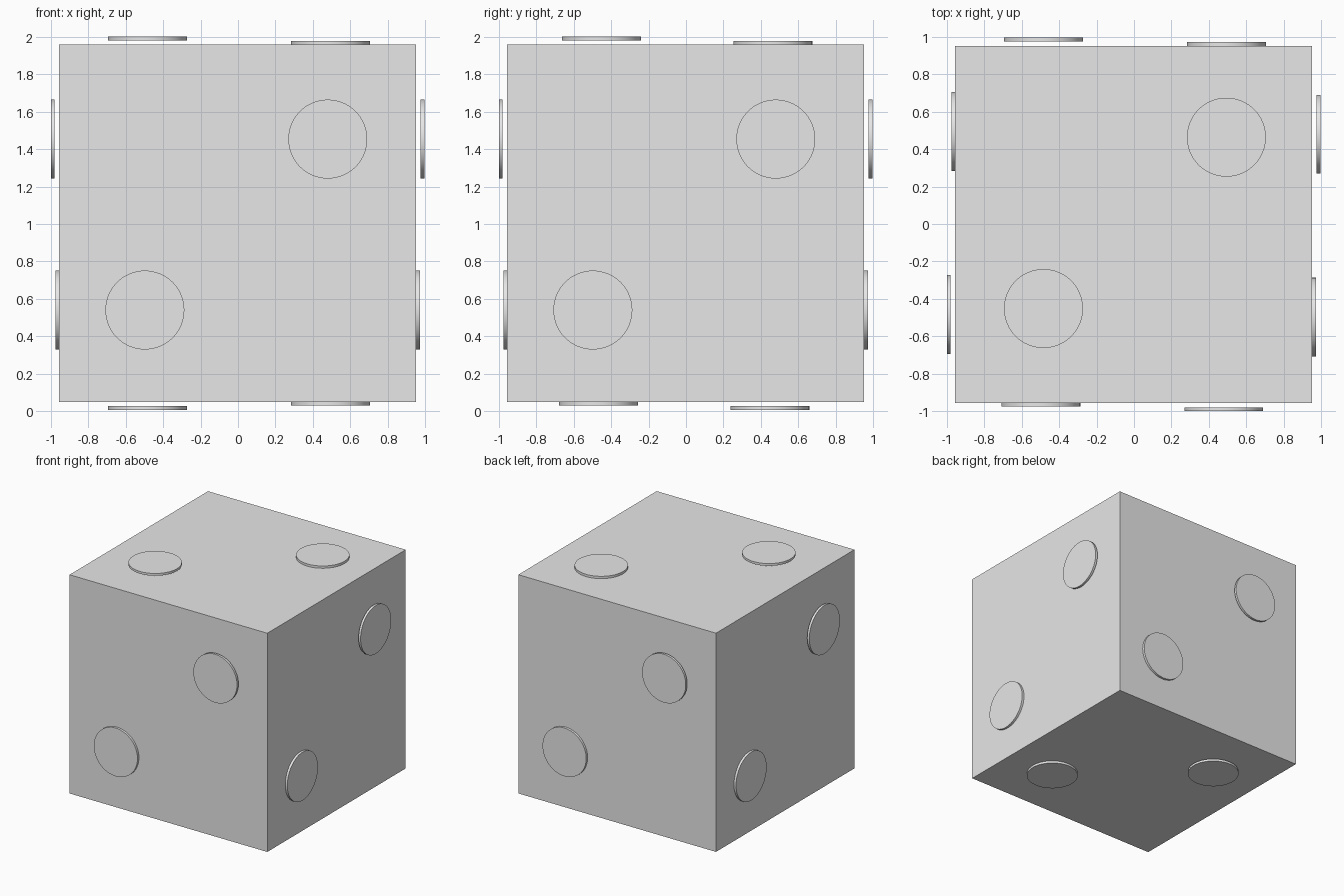
import bpy
import math
from mathutils import Vector

cube = bpy.data.objects.get("Cube")
if cube:
    bpy.data.objects.remove(cube, do_unlink=True)

# One plain grey for everything
GREY = (0.8, 0.8, 0.8, 1.0)
grey = bpy.data.materials.new("light_grey")
grey.use_nodes = True
grey.diffuse_color = GREY
grey.node_tree.nodes["Principled BSDF"].inputs["Base Color"].default_value = GREY

CENTRE = Vector((-0.002, -0.002, 1.004))
HALF = 0.955        # half the block's side
THICK = 0.02        # disc thickness
RADIUS = 0.211
FLUSH, RAISED = HALF + THICK / 2, 0.988


def finish(name):
    ob = bpy.context.object
    ob.name = name
    ob.data.name = name
    ob.data.materials.append(grey)
    return ob


# Block
bpy.ops.mesh.primitive_cube_add(size=2 * HALF, location=CENTRE)
finish("block")


def disc(name, normal, u, v, height):
    """Round plate on the face along normal; u, v run along the other two axes."""
    normal = Vector(normal)
    axis = [abs(c) for c in normal].index(1)
    spot = [u, v]
    spot.insert(axis, normal[axis] * height)
    bpy.ops.mesh.primitive_cylinder_add(
        vertices=64, radius=RADIUS, depth=THICK, location=CENTRE + Vector(spot),
        rotation=normal.to_track_quat("Z", "Y").to_euler())
    bpy.ops.object.shade_smooth_by_angle(angle=math.radians(30))
    finish(name)


# Each side wall: a raised disc high up, a flush one low on the opposite side
for side, normal, s in (("front", (0, -1, 0), 1), ("back", (0, 1, 0), -1),
                        ("left", (1, 0, 0), 1), ("right", (-1, 0, 0), -1)):
    walls = ((0.482, 0.45, RAISED, "upper"), (-0.496, -0.464, FLUSH, "lower"))
    for along, up, height, label in walls:
        disc(f"{side}_{label}_disc", normal, s * along, up, height)

# Top and bottom discs
for side, z in (("top", 1), ("bottom", -1)):
    disc(f"{side}_raised_disc", (0, 0, z), -0.482, -0.45 * z, RAISED)
    disc(f"{side}_flush_disc", (0, 0, z), 0.496, 0.466 * z, FLUSH)
